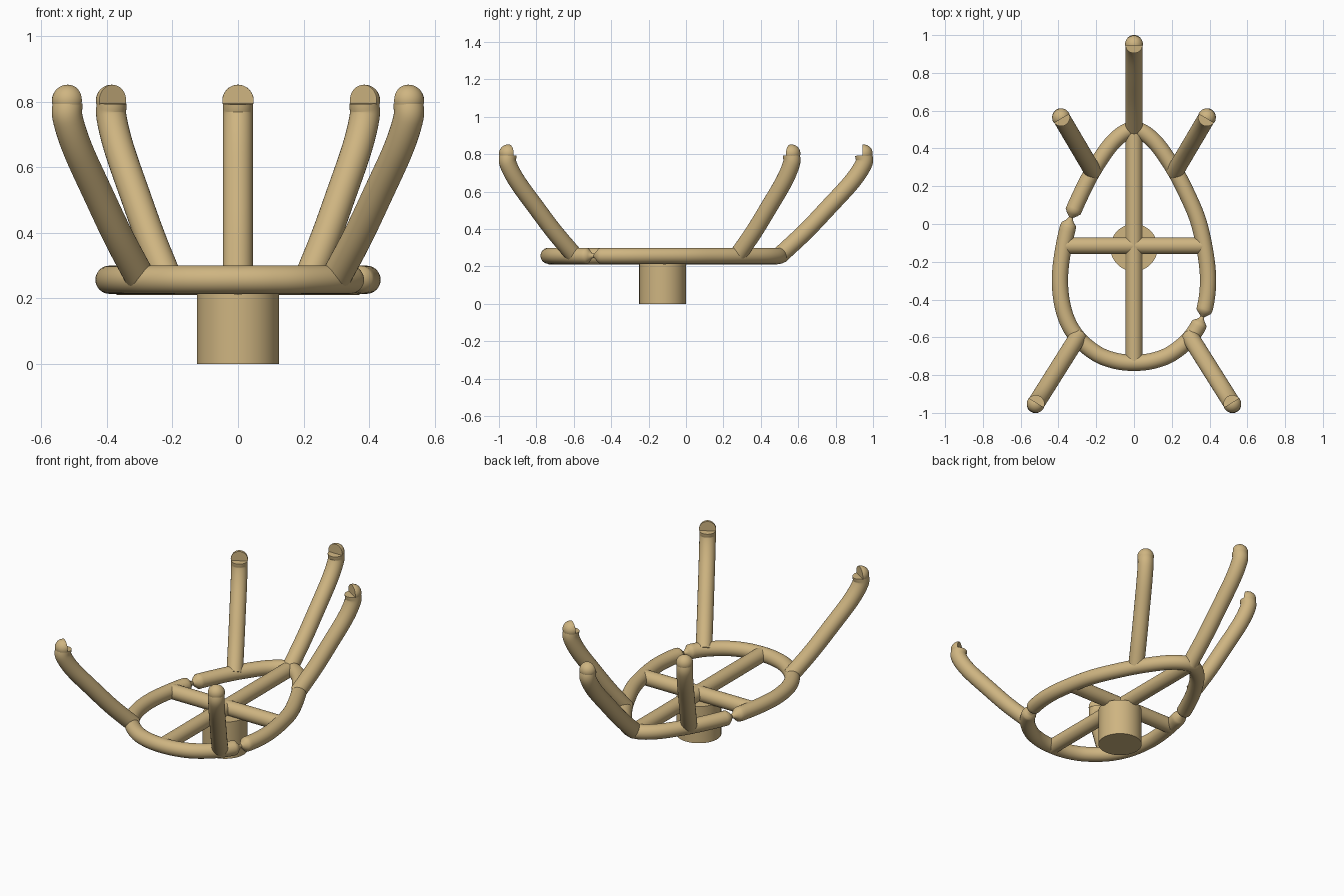
import bpy, bmesh, math
from mathutils import Vector

if "Cube" in bpy.data.objects:
    bpy.data.objects.remove(bpy.data.objects["Cube"])

mat = bpy.data.materials.new("tan")
mat.diffuse_color = (0.62, 0.46, 0.22, 1)
mat.use_nodes = True
mat.node_tree.nodes["Principled BSDF"].inputs["Base Color"].default_value = mat.diffuse_color
Z = 0.257


def finish(name, bm):
    bmesh.ops.recalc_face_normals(bm, faces=bm.faces)
    me = bpy.data.meshes.new(name)
    bm.to_mesh(me)
    bm.free()
    ob = bpy.data.objects.new(name, me)
    bpy.context.collection.objects.link(ob)
    me.materials.append(mat)
    bpy.ops.object.select_all(action='DESELECT')
    ob.select_set(True)
    bpy.context.view_layer.objects.active = ob
    bpy.ops.object.shade_smooth_by_angle(angle=math.radians(40))
    return ob


def smooth_path(pts, closed, steps):
    """Catmull-Rom curve through the points."""
    n, out = len(pts), []
    for i in range(n if closed else n - 1):
        if closed:
            a, b, c, d = (pts[(i + k) % n] for k in (-1, 0, 1, 2))
        else:
            b, c = pts[i], pts[i + 1]
            a = pts[i - 1] if i else 2 * b - c
            d = pts[i + 2] if i + 2 < n else 2 * c - b
        for s in range(steps):
            t = s / steps
            out.append(0.5 * (2 * b + (c - a) * t + (2 * a - 5 * b + 4 * c - d) * t * t
                              + (3 * b - a - 3 * c + d) * t ** 3))
    if not closed:
        out.append(pts[-1])
    return out


def tube(name, path, normal, radius, closed=False, sides=32):
    """Sweep a circle along a planar path; radius is a function of position."""
    bm, rings, n = bmesh.new(), [], len(path)
    for i, p in enumerate(path):
        if closed:
            t = path[(i + 1) % n] - path[i - 1]
        else:
            t = path[min(i + 1, n - 1)] - path[max(i - 1, 0)]
        side = t.normalized().cross(normal)
        r = radius(p)
        rings.append([bm.verts.new(p + r * (side * math.cos(a) + normal * math.sin(a)))
                      for a in (2 * math.pi * k / sides for k in range(sides))])
    for i in range(n if closed else n - 1):
        A, B = rings[i], rings[(i + 1) % n]
        for k in range(sides):
            j = (k + 1) % sides
            bm.faces.new((A[k], A[j], B[j], B[k]))
    if not closed:
        bm.faces.new(rings[0])
        bm.faces.new(rings[-1])
    return finish(name, bm)


# Round base post
bm = bmesh.new()
bmesh.ops.create_cone(bm, cap_ends=True, segments=64, radius1=0.125, radius2=0.125, depth=0.225)
bmesh.ops.translate(bm, verts=bm.verts, vec=(0, -0.125, 0.1125))
finish("base_post", bm)

# Egg-shaped ring, pinched at two places
half = [(0, .5), (.1, .445), (.2, .31), (.28, .16), (.345, 0), (.385, -.2), (.39, -.35),
        (.362, -.49), (.3, -.6), (.2, -.685), (.1, -.724), (0, -.735)]
egg = [Vector((x, y, Z)) for x, y in half]
egg += [Vector((-x, y, Z)) for x, y in half[-2:0:-1]]
pinches = [Vector((-.335, .03, Z)), Vector((.36, -.495, Z))]
tube("egg_ring", smooth_path(egg, True, 10), Vector((0, 0, 1)),
     lambda p: 0.043 * min(1, 0.12 + min((p - q).length for q in pinches) / 0.04), closed=True)

# Cross bars
for name, a, b in (("long_bar", (0, -.735), (0, .49)), ("cross_bar", (-.37, -.115), (.37, -.115))):
    tube(name, [Vector((*a, Z - .002)), Vector((*b, Z - .002))], Vector((0, 0, 1)), lambda p: 0.044)


# Curved arms with half-round tips
def arm(name, base, tip):
    base, tip = Vector((*base, 0)), Vector((*tip, 0))
    out = (tip - base).normalized()
    prof = [(0, Z), (.3, .385), (.57, .515), (.85, .655), (.985, .75), (.985, .795)]
    pts = [base.lerp(tip, f) + Vector((0, 0, z)) for f, z in prof]
    tube(name, smooth_path(pts, False, 8), out.cross(Vector((0, 0, 1))), lambda p: 0.046)
    bm = bmesh.new()
    bmesh.ops.create_uvsphere(bm, u_segments=32, v_segments=16, radius=0.048)
    cut = bmesh.ops.bisect_plane(bm, geom=bm.verts[:] + bm.edges[:] + bm.faces[:], plane_co=out * -.006,
                                 plane_no=out, clear_inner=True)
    bmesh.ops.holes_fill(bm, edges=[e for e in bm.edges if e.is_boundary])
    bmesh.ops.translate(bm, verts=bm.verts, vec=base.lerp(tip, .985) + Vector((0, 0, .804)))
    finish(name + "_tip", bm)


arm("back_arm", (0, .5), (0, .957))
for s, side in ((-1, "left"), (1, "right")):
    arm("middle_arm_" + side, (s * .215, .275), (s * .388, .568))
    arm("front_arm_" + side, (s * .295, -.595), (s * .523, -.957))
